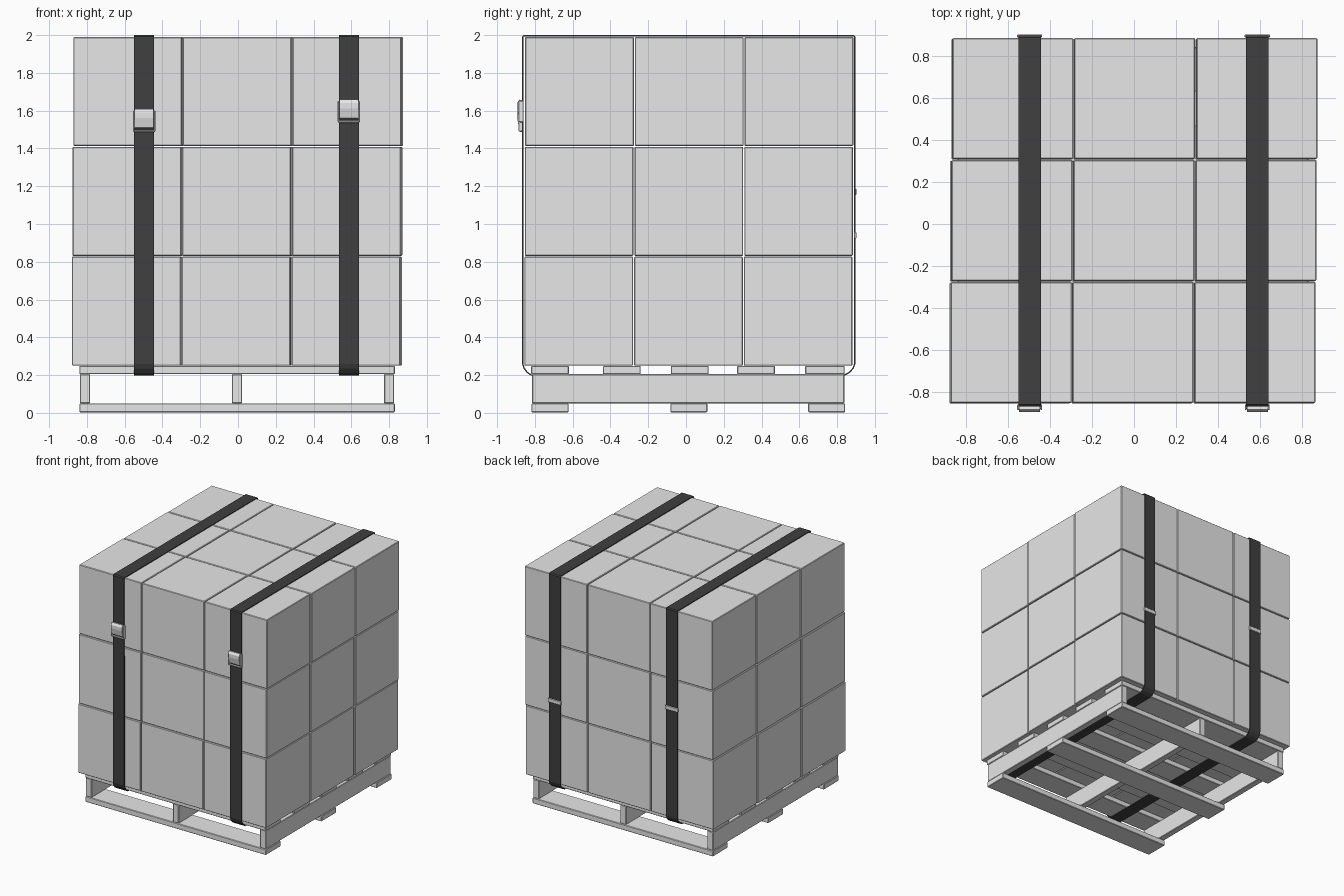
import bpy
import bmesh
import random
from mathutils import Vector

random.seed(4)
old = bpy.data.objects.get("Cube")
if old:
    bpy.data.objects.remove(old, do_unlink=True)


def material(name, value):
    mat = bpy.data.materials.new(name)
    mat.use_nodes = True
    colour = (value, value, value, 1)
    mat.diffuse_color = colour
    mat.node_tree.nodes["Principled BSDF"].inputs["Base Color"].default_value = colour
    return mat


grey = material("light grey", 0.8)
black = material("strap black", 0.05)


def add_object(name, bm, mat, bevel=0.0):
    bmesh.ops.recalc_face_normals(bm, faces=bm.faces)
    mesh = bpy.data.meshes.new(name)
    bm.to_mesh(mesh)
    bm.free()
    mesh.materials.append(mat)
    obj = bpy.data.objects.new(name, mesh)
    bpy.context.collection.objects.link(obj)
    if bevel:
        mod = obj.modifiers.new("Bevel", "BEVEL")
        mod.width = bevel
        mod.segments = 1
    return obj


def block(name, low, high, mat=grey, bevel=0.004):
    low, high = Vector(low), Vector(high)
    bm = bmesh.new()
    bmesh.ops.create_cube(bm, size=1)
    for v in bm.verts:
        v.co = (low + high) / 2 + v.co * (high - low)
    return add_object(name, bm, mat, bevel)


def extrude_x(name, points, x0, x1, mat, caps=True):
    """Sweep a closed (y, z) outline between two x positions."""
    bm = bmesh.new()
    rings = [[bm.verts.new((x, y, z)) for y, z in points] for x in (x0, x1)]
    n = len(points)
    for i in range(n):
        j = (i + 1) % n
        bm.faces.new((rings[0][i], rings[0][j], rings[1][j], rings[1][i]))
    if caps:
        bm.faces.new(rings[0])
        bm.faces.new(rings[1])
    return add_object(name, bm, mat)


# Cartons: three layers of three by three, each row nudged a little
PITCH = 0.581
for layer in range(3):
    for row in range(3):
        shift = 0.004 * (row - 1) + 0.003 * (layer - 1)
        for col in range(3):
            x = (col - 1) * PITCH + shift - 0.003
            y = 0.015 + (row - 1) * PITCH + 0.002 * (layer - 1)
            z = 0.25 + layer * 0.5815
            h = PITCH / 2 - 0.003
            dx = random.uniform(-0.001, 0.001)
            block(f"carton_{layer}_{row}_{col}",
                  (x - h + dx, y - h, z), (x + h + dx, y + h, z + 0.577))

# Pallet: top deck boards, stringers and bottom boards
for i, (y0, y1) in enumerate([(-0.82, -0.62), (-0.44, -0.24), (-0.08, 0.12),
                              (0.27, 0.47), (0.63, 0.84)]):
    block(f"deck_board_{i}", (-0.84, y0, 0.205), (0.83, y1, 0.249))
for i, x in enumerate((-0.81, -0.005, 0.8)):
    block(f"stringer_{i}", (x - 0.027, -0.815, 0.05), (x + 0.027, 0.838, 0.205))
for i, y in enumerate((-0.72, 0.015, 0.745)):
    block(f"bottom_board_{i}", (-0.84, y - 0.098, 0.003), (0.83, y + 0.098, 0.05))

# Straps run round the load and under the deck, with rounded lower corners
FRONT, BACK = -0.868, 0.897
strap_path = [(FRONT, 1.992), (FRONT + 0.008, 2.0), (BACK - 0.008, 2.0),
              (BACK, 1.992), (BACK, 0.26), (0.888, 0.235), (0.868, 0.212),
              (0.84, 0.197), (-0.82, 0.197), (-0.843, 0.212),
              (-0.86, 0.235), (FRONT, 0.26)]
for side, x, front_z, back_z in (("right", -0.497, 1.55, 1.17),
                                 ("left", 0.587, 1.6, 0.94)):
    strap = extrude_x(f"strap_{side}", strap_path, x - 0.053, x + 0.053,
                      black, caps=False)
    mod = strap.modifiers.new("Thickness", "SOLIDIFY")
    mod.thickness = 0.007
    mod.offset = -1

    # Cam buckle: side cheeks, folded lever and lower bar
    lever = [(FRONT, 0.055), (FRONT - 0.015, 0.058), (FRONT - 0.027, 0.04),
             (FRONT - 0.027, 0.012), (FRONT - 0.016, -0.04), (FRONT, -0.045)]
    extrude_x(f"buckle_lever_{side}", [(y, z + front_z) for y, z in lever],
              x - 0.05, x + 0.05, grey)
    for k in (-1, 1):
        cx = x + k * 0.055
        block(f"buckle_cheek_{side}_{'inner' if k * x < 0 else 'outer'}",
              (cx - 0.004, FRONT - 0.018, front_z - 0.06),
              (cx + 0.004, FRONT + 0.008, front_z + 0.05), grey, 0.002)
    block(f"buckle_bar_{side}", (x - 0.055, FRONT - 0.012, front_z - 0.064),
          (x + 0.055, FRONT, front_z - 0.052), grey, 0.003)

    # Small joining clip at the back
    block(f"back_clip_{side}", (x - 0.06, BACK - 0.008, back_z - 0.016),
          (x + 0.06, BACK + 0.006, back_z + 0.016), grey, 0.003)
